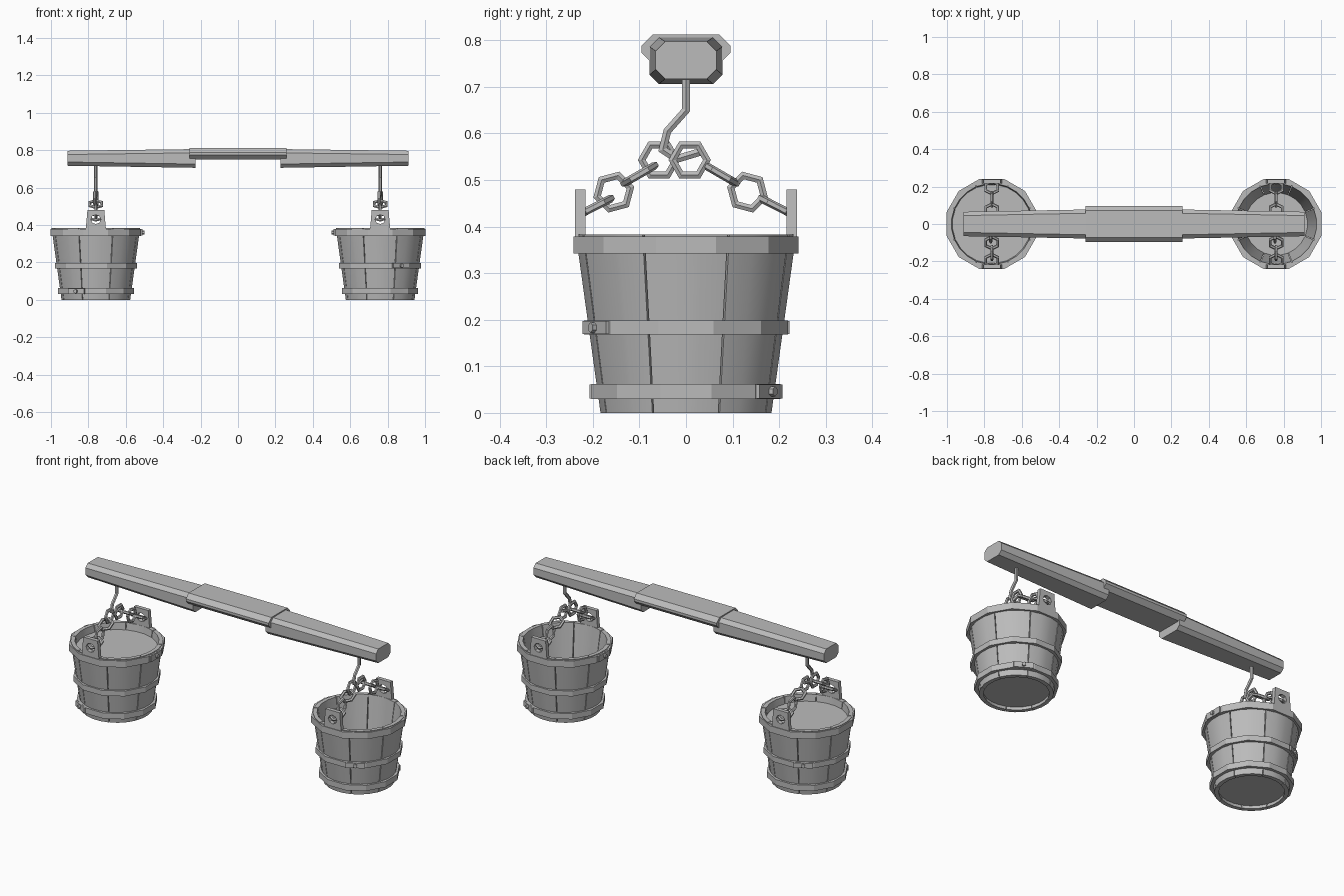
import bpy, bmesh
from math import sin, cos, pi, radians
from mathutils import Matrix, Vector

if "Cube" in bpy.data.objects:
    bpy.data.objects.remove(bpy.data.objects["Cube"], do_unlink=True)

grey = bpy.data.materials.new("plain_grey")
grey.use_nodes = True
grey.diffuse_color = (0.5, 0.5, 0.5, 1)
grey.node_tree.nodes["Principled BSDF"].inputs["Base Color"].default_value = grey.diffuse_color


def loft(name, rings, place=Matrix(), cyclic=False, smooth=False):
    """Skin a row of closed rings; cap the ends unless cyclic."""
    bm = bmesh.new()
    rows = [[bm.verts.new(p) for p in ring] for ring in rings]
    n = len(rows[0])
    pairs = list(zip(rows, rows[1:] + rows[:1]))
    for a, b in pairs if cyclic else pairs[:-1]:
        for i in range(n):
            j = (i + 1) % n
            bm.faces.new((a[i], a[j], b[j], b[i]))
    if not cyclic:
        bm.faces.new(rows[0])
        bm.faces.new(rows[-1])
    bmesh.ops.recalc_face_normals(bm, faces=bm.faces)
    mesh = bpy.data.meshes.new(name)
    bm.to_mesh(mesh)
    bm.free()
    mesh.materials.append(grey)
    obj = bpy.data.objects.new(name, mesh)
    bpy.context.collection.objects.link(obj)
    obj.matrix_world = place
    if smooth:
        bpy.ops.object.select_all(action='DESELECT')
        obj.select_set(True)
        bpy.context.view_layer.objects.active = obj
        bpy.ops.object.shade_smooth_by_angle(angle=radians(30))
    return obj


def circle(r, z, n, turn=0.0):
    return [(r * cos(turn + 2 * pi * i / n), r * sin(turn + 2 * pi * i / n), z) for i in range(n)]


def tube(name, path, r, place, cyclic=False):
    """Six-sided mitred tube along a path in the yz plane."""
    pts = [Vector((0, y, z)) for y, z in path]
    side = Vector((1, 0, 0))
    rings = []
    for i, p in enumerate(pts):
        before = pts[i - 1] if i or cyclic else None
        after = pts[(i + 1) % len(pts)] if i + 1 < len(pts) or cyclic else None
        d1 = (p - before).normalized() if before is not None else None
        d2 = (after - p).normalized() if after is not None else d1
        d1 = d1 if d1 is not None else d2
        n1, n2 = side.cross(d1), side.cross(d2)
        miter = (n1 + n2) / (1 + n1.dot(n2))
        rings.append([p + r * (side * cos(k * pi / 3) + miter * sin(k * pi / 3)) for k in range(6)])
    return loft(name, rings, place, cyclic)


def octagon(x, hy, z0, z1, c):
    """Chamfered rectangle across the beam."""
    half = [(hy - c, z0), (hy, z0 + c), (hy, z1 - c), (hy - c, z1)]
    return [(x, y, z) for y, z in half] + [(x, -y, z) for y, z in reversed(half)]


# Yoke: two tapered arms under a wider shoulder pad
for s, label in ((1, "left"), (-1, "right")):
    loft(label + "_arm", [octagon(s * 0.228, 0.078, 0.706, 0.806, 0.02),
                          octagon(s * 0.912, 0.065, 0.717, 0.797, 0.02)])
loft("shoulder_pad", [octagon(-0.26, 0.096, 0.75, 0.812, 0.024),
                      octagon(0.26, 0.096, 0.75, 0.812, 0.024)])


def wall(z):
    return 0.185 + 0.14 * z


def staves(place, label):
    half, thick, steps = radians(22.5 - 0.5), 0.022, 3
    for k in range(8):
        rings = []
        for z in (0, 0.383):
            angles = [k * pi / 4 - half + 2 * half * i / steps for i in range(steps + 1)]
            arc = [(a, wall(z)) for a in angles] + [(a, wall(z) - thick) for a in reversed(angles)]
            rings.append([(r * cos(a), r * sin(a), z) for a, r in arc])
        loft(f"{label}_stave_{k + 1}", rings, place, smooth=True)


def hoop(place, name, r, z0, z1, clasp_angle):
    turn = pi / 12
    loft(name, [circle(r, z0, 12, turn), circle(r, z1, 12, turn),
                circle(r - 0.022, z1, 12, turn), circle(r - 0.022, z0, 12, turn)], place, cyclic=True)
    # Riveted overlap on one flat of the hoop
    mid, flat = (z0 + z1) / 2, r * cos(turn)
    at = place @ Matrix.Rotation(radians(clasp_angle), 4, 'Z') @ Matrix.Translation((flat, 0, mid))
    h = (z1 - z0) / 2 - 0.001
    loft(name + "_clasp", [[(x, -0.05, -h), (x, 0.05, -h), (x, 0.05, h), (x, -0.05, h)]
                           for x in (-0.004, 0.008)], at)
    loft(name + "_rivet", [circle(0.011, z, 6) for z in (0, 0.018)],
         at @ Matrix.Rotation(pi / 2, 4, 'Y'))


def ear(place, name, y):
    """Tapered plank with an eight-sided hole."""
    outer, hole = [], []
    for k in range(8):
        a = k * pi / 4
        sx, sz = round(cos(a) * 1.2), round(sin(a) * 1.2)
        outer.append((sx * (0.05 - 0.005 * sz), 0.4225 + 0.0575 * sz))
        hole.append((0.027 * cos(a), 0.43 + 0.025 * sin(a)))
    y0, y1 = y - 0.011, y + 0.011
    loft(name, [[(x, yy, z) for x, z in shape] for shape, yy in
                ((outer, y0), (hole, y0), (hole, y1), (outer, y1))], place, cyclic=True)


def link(name, x, y, z, tilt, turned):
    place = (Matrix.Translation((x, y, z)) @ Matrix.Rotation(radians(tilt), 4, 'X')
             @ Matrix.Rotation(pi / 2 if turned else 0, 4, 'Y'))
    tube(name, [(0.037 * cos(k * pi / 3), 0.037 * sin(k * pi / 3)) for k in range(6)],
         0.0085, place, cyclic=True)


# Two buckets, each hung by a hook and a chain
for s, label in ((1, "left"), (-1, "right")):
    spot = Matrix.Translation((s * 0.76, 0, 0))
    place = spot @ Matrix.Rotation(0 if s > 0 else pi, 4, 'Z')
    staves(place, label)
    loft(label + "_floor", [circle(0.18, z, 24) for z in (0.018, 0.035)], place)
    hoop(place, label + "_top_hoop", 0.25, 0.342, 0.379, 180)
    hoop(place, label + "_middle_hoop", 0.227, 0.168, 0.198, -60)
    hoop(place, label + "_bottom_hoop", 0.21, 0.03, 0.062, 60)
    if s < 0:
        loft("bucket_contents", [circle(0.222, z, 24) for z in (0.33, 0.345)], place)

    tube(label + "_hook", [(0, 0.73), (0, 0.65), (-0.04, 0.605), (-0.05, 0.565),
                           (-0.02, 0.545), (0.03, 0.56)], 0.0095, spot)
    for d, end in ((1, "back"), (-1, "front")):
        ear(spot, f"{label}_{end}_ear", d * 0.227)
        chain = [(0.008 if d > 0 else 0.058, 0.543, 0), (0.075 if d > 0 else 0.1, 0.512, 30),
                 (0.132 if d > 0 else 0.155, 0.474, 15), (0.195, 0.443, 27)]
        for i, (y, z, tilt) in enumerate(chain):
            link(f"{label}_{end}_link_{i + 1}", s * 0.76 + (0.006 * d if i == 0 else 0),
                 d * y, z, -d * tilt, i % 2 == 1)
